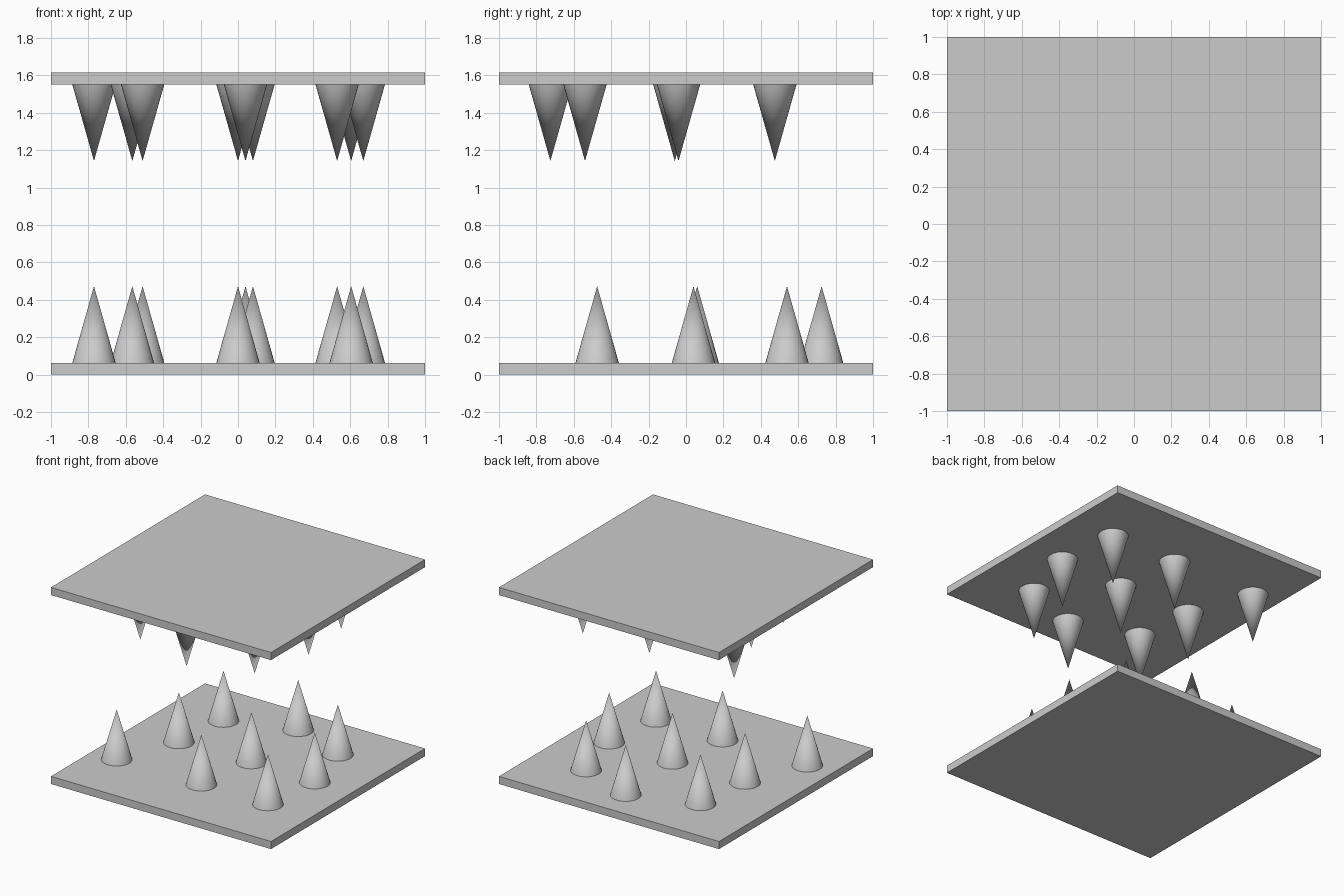
import bpy
from math import pi, radians

if "Cube" in bpy.data.objects:
    bpy.data.objects.remove(bpy.data.objects["Cube"])

HEIGHT = 1.615      # overall height
PLATE_T = 0.0625    # plate thickness
SPIKE_R, SPIKE_H = 0.116, 0.41

# spike centres on the lower plate
SPOTS = [(-0.77, -0.475), (0.0, -0.475), (0.605, -0.475),
         (-0.565, 0.04), (0.08, 0.06), (0.67, 0.04),
         (-0.51, 0.54), (0.04, 0.725), (0.53, 0.54)]


def plate(name, z):
    bpy.ops.mesh.primitive_cube_add(size=1, location=(0, 0, z))
    ob = bpy.context.object
    ob.name = name
    ob.scale = (2, 2, PLATE_T)
    bpy.ops.object.transform_apply(location=False, rotation=False, scale=True)


def spike(name, x, y, z, flip):
    bpy.ops.mesh.primitive_cone_add(vertices=32, radius1=SPIKE_R, radius2=0,
                                    depth=SPIKE_H, location=(x, y, z),
                                    rotation=(pi if flip else 0, 0, 0))
    bpy.context.object.name = name
    bpy.ops.object.shade_smooth_by_angle(angle=radians(30))


# floor and ceiling plates
plate("floor_plate", PLATE_T / 2)
plate("ceiling_plate", HEIGHT - PLATE_T / 2)

# ceiling spikes are the floor set turned half a turn about the x axis
z_mid = PLATE_T + SPIKE_H / 2
for i, (x, y) in enumerate(SPOTS, 1):
    spike(f"floor_spike_{i}", x, y, z_mid, False)
    spike(f"ceiling_spike_{i}", x, -y, HEIGHT - z_mid, True)
